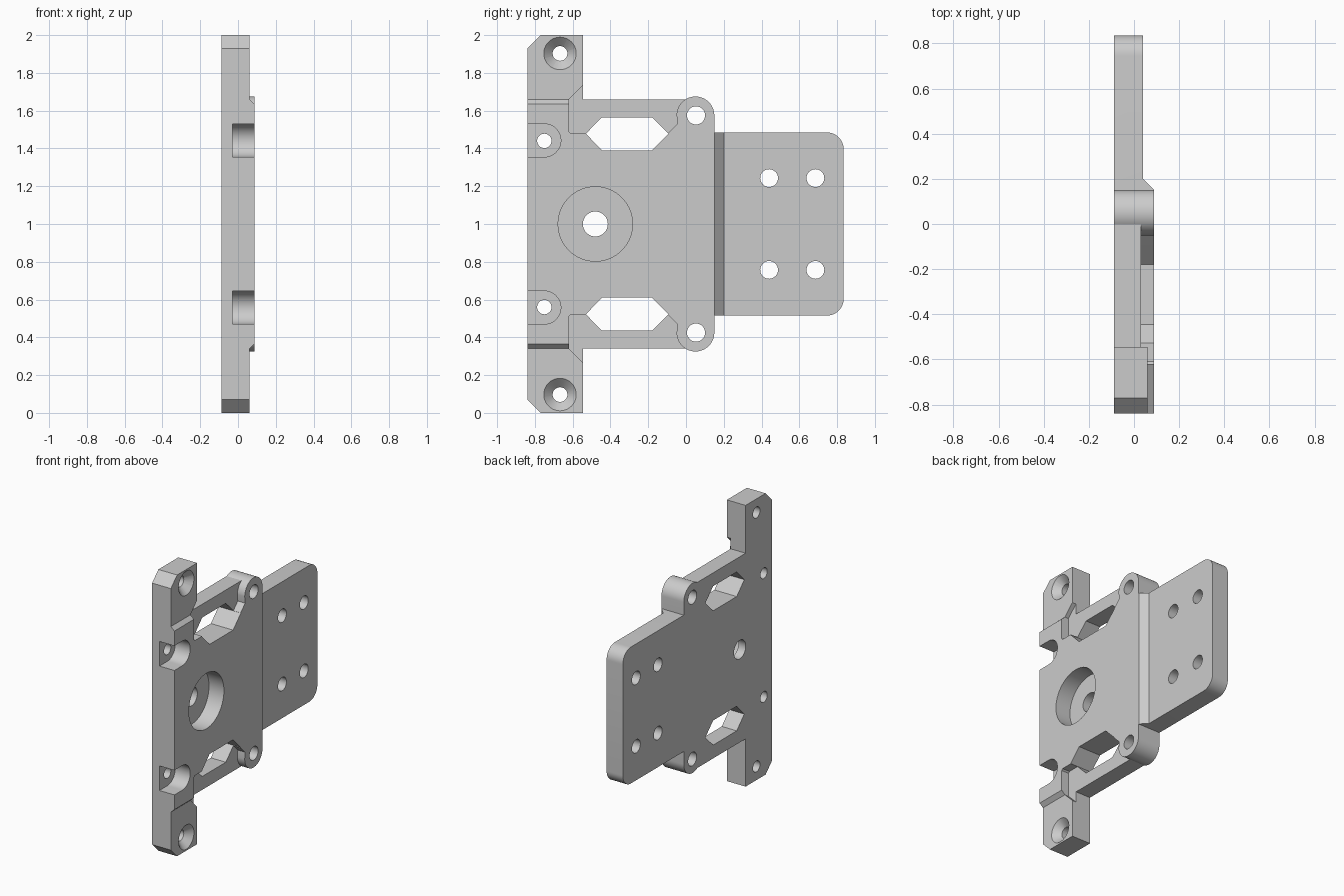
import bpy, bmesh
from math import sin, cos, radians

cube = bpy.data.objects.get("Cube")
if cube:
    bpy.data.objects.remove(cube, do_unlink=True)

BACK, FACE = -0.0875, 0.0875     # plate thickness runs along x
BAR, RAIL, TAIL = 0.06, 0.03, 0.04
FLOOR = -0.03                    # bottom of counterbores and slots
FAR = 0.2                        # cutter overshoot

grey = bpy.data.materials.new("light_grey")
grey.use_nodes = True
grey.diffuse_color = (0.6, 0.6, 0.6, 1)
grey.node_tree.nodes["Principled BSDF"].inputs["Base Color"].default_value = (0.6, 0.6, 0.6, 1)


def arc(y, z, r, start, end, n=12):
    angles = [radians(start + (end - start) * i / n) for i in range(n + 1)]
    return [(y + r * cos(a), z + r * sin(a)) for a in angles]


def flip(points):
    return [(y, 2 - z) for y, z in reversed(points)]


def loft(name, bottom, top):
    """Closed solid between two matching rings of 3D points."""
    bm = bmesh.new()
    a = [bm.verts.new(p) for p in bottom]
    b = [bm.verts.new(p) for p in top]
    bm.faces.new(a[::-1])
    bm.faces.new(b)
    for i in range(len(a)):
        j = (i + 1) % len(a)
        bm.faces.new((a[i], a[j], b[j], b[i]))
    bmesh.ops.recalc_face_normals(bm, faces=bm.faces)
    mesh = bpy.data.meshes.new(name)
    bm.to_mesh(mesh)
    bm.free()
    ob = bpy.data.objects.new(name, mesh)
    bpy.context.collection.objects.link(ob)
    return ob


def prism(name, points, x0, x1):
    return loft(name, [(x0, y, z) for y, z in points], [(x1, y, z) for y, z in points])


def cut(cutter):
    cutter.hide_render = True
    mod = plate.modifiers.new(cutter.name, "BOOLEAN")
    mod.operation, mod.solver, mod.object = "DIFFERENCE", "EXACT", cutter
    bpy.ops.object.modifier_apply(modifier=mod.name)
    bpy.data.objects.remove(cutter, do_unlink=True)


def cut_pair(name, points, x0, x1):
    for side in (points, flip(points)):
        cut(prism(name, side, x0, x1))


def circle(y, z, r, n=40):
    return arc(y, z, r, 0, 360 * (n - 1) / n, n - 1)


# Full silhouette: bar, rail, lug and rounded tail plate, mirrored top to bottom
LUG = (0.05, 1.575, 0.1)
upper = [(-0.84, 1.93), (-0.77, 2), (-0.545, 2), (-0.545, 1.66)]
upper += arc(*LUG, 122, 0, 20) + [(0.15, 1.485)] + arc(0.745, 1.395, 0.09, 90, 0)
plate = prism("mounting_plate", upper + flip(upper), BACK, FACE)
plate.data.materials.append(grey)
bpy.context.view_layer.objects.active = plate
plate.select_set(True)

# Lower tail plate with sloped step
step = [(FACE, 0.152), (TAIL, 0.2), (TAIL, 0.95), (FAR, 0.95), (FAR, 0.152)]
cut(loft("tail_step", [(x, y, 0.45) for x, y in step], [(x, y, 1.55) for x, y in step]))

# Lower bar ends with sloped shoulders
shoulder = [(FACE, 1.635), (BAR, 1.66), (BAR, 2.1), (FAR, 2.1), (FAR, 1.635)]
for side in (shoulder, flip(shoulder)):
    cut(loft("bar_shoulder", [(x, -0.9, z) for x, z in side], [(x, -0.5, z) for x, z in side]))

# Rail pockets and hexagonal windows
pocket = [(-0.5, 1.78), (-0.62, 1.66), (-0.62, 1.49), (-0.61, 1.48), (-0.095, 1.48), (-0.045, 1.53)]
pocket += arc(*LUG, 178, 122, 8) + [(-0.003, 1.78)]
cut_pair("rail_pocket", pocket, RAIL, FAR)
window = [(-0.53, 1.478), (-0.445, 1.565), (-0.18, 1.565), (-0.093, 1.478), (-0.18, 1.39), (-0.445, 1.39)]
cut_pair("window", window, -FAR, FAR)

# Open slots on the front edge
slot = [(-0.95, 1.355)] + arc(-0.75, 1.4425, 0.0875, -90, 90, 20) + [(-0.95, 1.53)]
cut_pair("front_slot", slot, FLOOR, FAR)

# Central counterbore
cut(prism("counterbore", circle(-0.48, 1, 0.197, 64), FLOOR, FAR))
cut(prism("centre_hole", circle(-0.48, 1, 0.066), -FAR, FAR))

# Through holes, each with its mirror
for y, z, r in ((0.053, 1.575, 0.048), (0.44, 1.243, 0.047), (0.685, 1.243, 0.047),
                (-0.75, 1.44, 0.038), (-0.667, 1.903, 0.039)):
    cut_pair("bolt_hole", circle(y, z, r), -FAR, FAR)

# Countersinks in the bar ends
for z in (1.903, 0.097):
    narrow = [(BAR - 0.05, *p) for p in circle(-0.667, z, 0.036)]
    wide = [(BAR + 0.01, *p) for p in circle(-0.667, z, 0.096)]
    cut(loft("countersink", narrow, wide))

bpy.ops.object.shade_smooth_by_angle(angle=radians(25))
